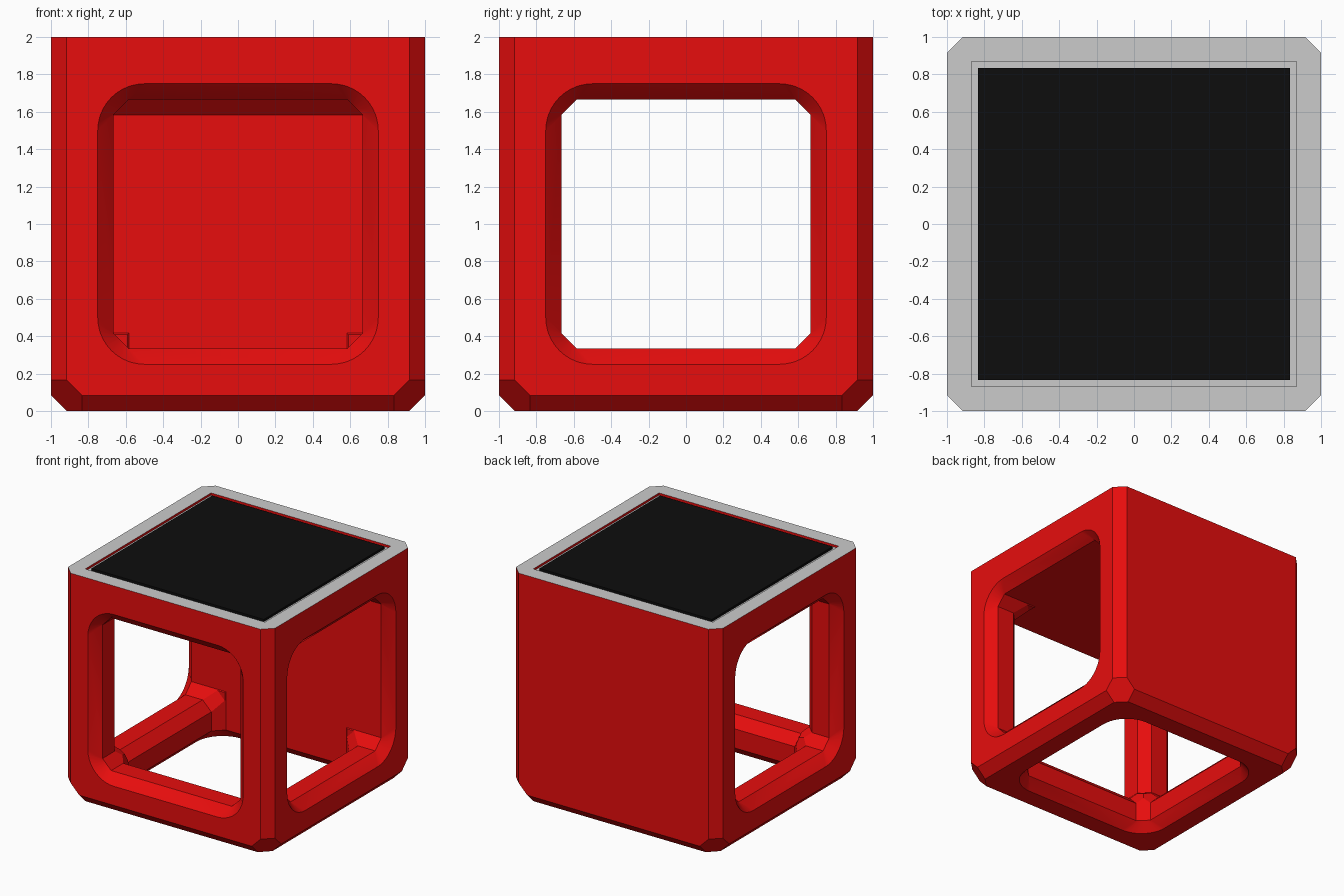
import bpy, bmesh, math
from mathutils import Vector

if "Cube" in bpy.data.objects:
    bpy.data.objects.remove(bpy.data.objects["Cube"])

B = 1 / 12                 # bevel width used everywhere
IN, OUT, R = 2 / 3, 0.75, 0.25
MID = Vector((0, 0, 1))    # cube centre


def material(name, rgb):
    m = bpy.data.materials.new(name)
    m.diffuse_color = (*rgb, 1)
    m.use_nodes = True
    m.node_tree.nodes["Principled BSDF"].inputs["Base Color"].default_value = m.diffuse_color
    return m


def make_object(name, bm):
    bmesh.ops.recalc_face_normals(bm, faces=bm.faces[:])
    me = bpy.data.meshes.new(name)
    bm.to_mesh(me)
    bm.free()
    ob = bpy.data.objects.new(name, me)
    bpy.context.collection.objects.link(ob)
    return ob


def loft(name, rings):
    """Closed skin through rings of equal point count."""
    bm = bmesh.new()
    vs = [[bm.verts.new(Vector(p) + MID) for p in r] for r in rings]
    n = len(vs[0])
    for a, b in zip(vs, vs[1:]):
        for i in range(n):
            j = (i + 1) % n
            bm.faces.new((a[i], a[j], b[j], b[i]))
    bm.faces.new(vs[0])
    bm.faces.new(vs[-1])
    return make_object(name, bm)


def box(name, half, z0, z1):
    bm = bmesh.new()
    bmesh.ops.create_cube(bm, size=1)
    for v in bm.verts:
        v.co = (v.co.x * 2 * half, v.co.y * 2 * half, z1 if v.co.z > 0 else z0)
    return make_object(name, bm)


def place(axis, d, u, v):
    return {'x': (d, u, v), 'y': (u, d, v), 'z': (u, v, d)}[axis]


def section(wide, seg=10):
    """Window outline: round corners outside, clipped corners inside."""
    pts = []
    for q in range(4):
        c, s = round(math.cos(q * math.pi / 2)), round(math.sin(q * math.pi / 2))
        for i in range(seg + 1):
            t = i / seg
            a = t * math.pi / 2
            if wide:
                p = (OUT - R + R * math.cos(a), OUT - R + R * math.sin(a))
            else:
                p = (IN - B * t, IN - B * (1 - t))
            pts.append((c * p[0] - s * p[1], s * p[0] + c * p[1]))
    return pts


def window(axis, through):
    stops = [(-1.05, 1), (-1, 1), (-1 + B, 0)]
    stops += [(1 - B, 0), (1, 1), (1.05, 1)] if through else [(0, 0)]
    return loft("window_cutter", [[place(axis, d, u, v) for u, v in section(w)]
                                  for d, w in stops])


def bar_bevel(axis, su, sv):
    """Bevels the inner edge of a bar and flares at both ends."""
    rings = []
    for d, c in ((-0.66, IN - B), (-IN + B, IN), (IN - B, IN), (0.66, IN - B)):
        rings.append([place(axis, d, su * (c + a), sv * (c + b))
                      for a, b in ((B, 0), (0, B), (-B, 0), (0, -B))])
    return loft("bar_cutter", rings)


def cut(ob, tool):
    m = ob.modifiers.new("cut", 'BOOLEAN')
    m.operation, m.solver, m.object = 'DIFFERENCE', 'EXACT', tool
    bpy.context.view_layer.objects.active = ob
    bpy.ops.object.modifier_apply(modifier=m.name)
    bpy.data.objects.remove(tool)


# cube shell: bevelled sides and bottom, square top rim
bm = bmesh.new()
for sx in (-1, 1):
    for sy in (-1, 1):
        for x, y, z in ((1, 1 - B, 2 * B), (1 - B, 1, 2 * B), (1, 1 - 2 * B, B),
                        (1 - 2 * B, 1, B), (1 - B, 1 - 2 * B, 0),
                        (1 - 2 * B, 1 - B, 0), (1, 1 - B, 2), (1 - B, 1, 2)):
            bm.verts.new((sx * x, sy * y, z))
bmesh.ops.convex_hull(bm, input=bm.verts[:])
bmesh.ops.dissolve_limit(bm, angle_limit=0.01, verts=bm.verts[:], edges=bm.edges[:])
frame = make_object("cube_frame", bm)
frame.data.materials.append(material("red", (0.8, 0.004, 0.004)))
frame.data.materials.append(material("rim_grey", (0.8, 0.8, 0.8)))

# windows: through the sides, in the front, in the bottom
cut(frame, window('x', True))
cut(frame, window('y', False))
cut(frame, window('z', False))

# bevels on the bars between two windows
for args in (('z', -1, -1), ('z', 1, -1), ('y', -1, -1), ('y', 1, -1), ('x', -1, -1)):
    cut(frame, bar_bevel(*args))

# recess for the top panel
cut(frame, box("recess_cutter", 0.868, 1.98, 2.1))
for p in frame.data.polygons:
    p.material_index = int(p.normal.z > 0.9 and p.center.z > 1.9)
frame.select_set(True)
bpy.context.view_layer.objects.active = frame
bpy.ops.object.shade_smooth_by_angle(angle=math.radians(30))

# black top panel
panel = box("top_panel", 0.833, 1.975, 2.0)
panel.data.materials.append(material("black", (0.004, 0.004, 0.004)))
